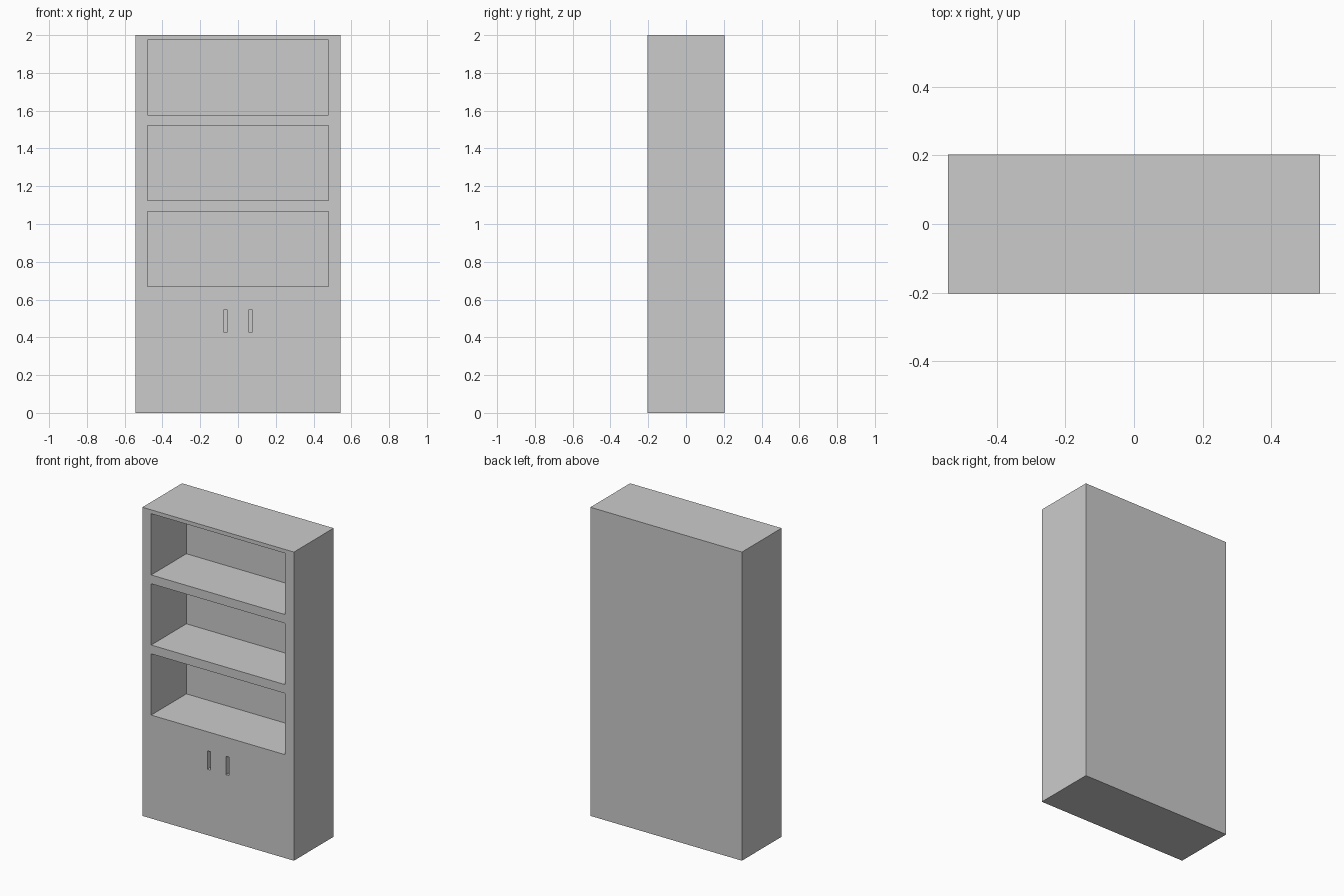
import bpy

if "Cube" in bpy.data.objects:
    bpy.data.objects.remove(bpy.data.objects["Cube"])

W, D, H = 0.543, 0.203, 2.0     # half width, half depth, height


def box(name, x0, x1, y0, y1, z0, z1):
    bpy.ops.mesh.primitive_cube_add(size=1)
    ob = bpy.context.object
    ob.name = name
    ob.location = ((x0 + x1) / 2, (y0 + y1) / 2, (z0 + z1) / 2)
    ob.scale = (x1 - x0, y1 - y0, z1 - z0)
    bpy.ops.object.transform_apply(location=True, rotation=False, scale=True)
    return ob


def cut(target, cutter):
    mod = target.modifiers.new(cutter.name, 'BOOLEAN')
    mod.operation = 'DIFFERENCE'
    mod.solver = 'EXACT'
    mod.object = cutter
    cutter.hide_render = True
    cutter.display_type = 'WIRE'


# Bookcase body
body = box("bookcase_body", -W, W, -D, D, 0, H)

# Three open shelf bays, evenly stacked
for i in range(3):
    z = 0.67 + i * 0.454
    cut(body, box(f"shelf_bay_cutter_{i + 1}", -0.48, 0.48, -D - 0.1, 0.157, z, z + 0.397))

# Mirrored pair of slots for the cupboard door grips
for side, label in ((-1, "left"), (1, "right")):
    x = side * 0.067
    cut(body, box(f"{label}_grip_slot_cutter", x - 0.011, x + 0.011, -D - 0.1, -D + 0.04, 0.427, 0.546))
